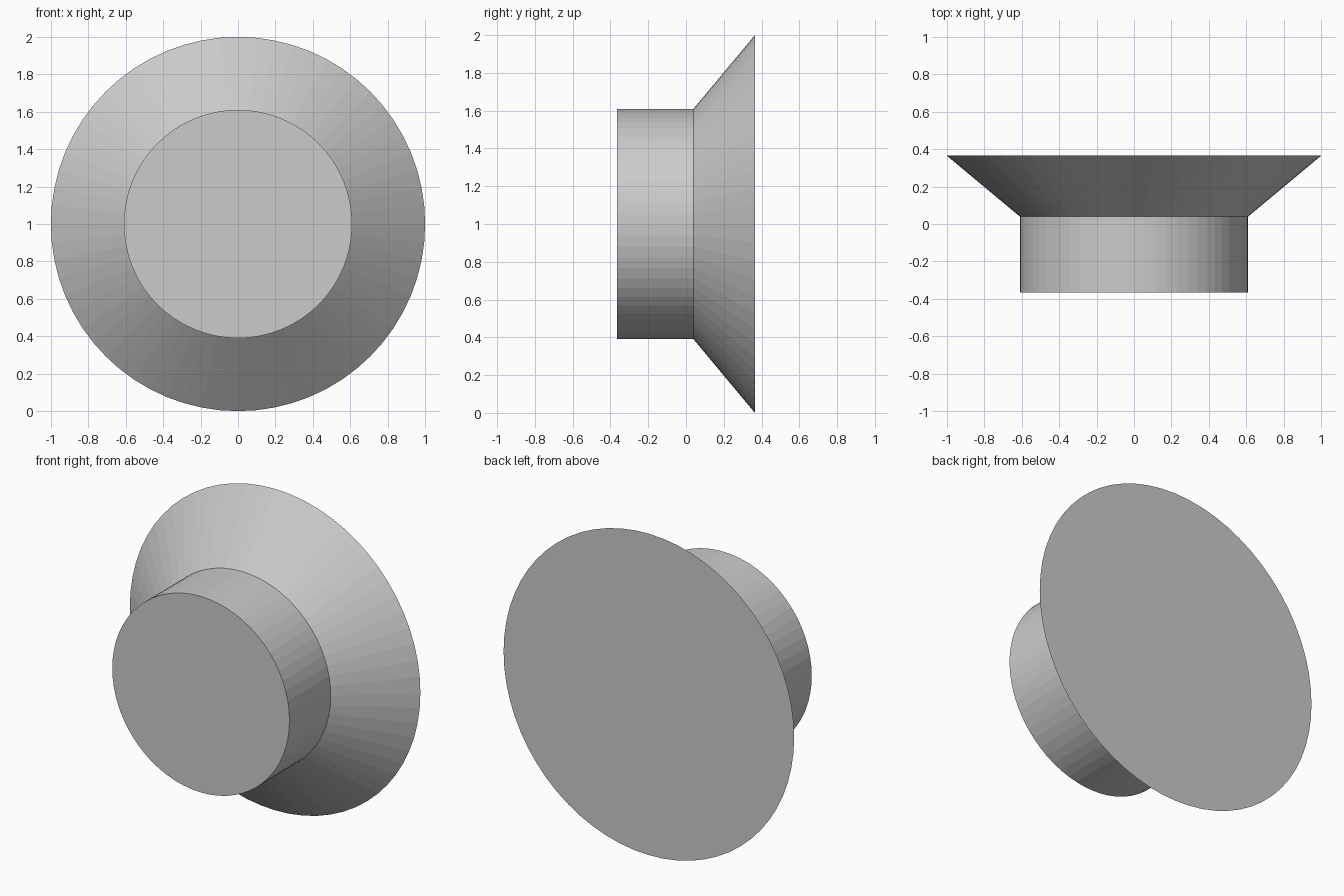
import bpy
import math

SIDES = 64

cube = bpy.data.objects.get("Cube")
if cube:
    bpy.data.objects.remove(cube, do_unlink=True)

# Single plain grey finish
grey = bpy.data.materials.new("plain_grey")
grey.use_nodes = True
colour = (0.6, 0.6, 0.6, 1.0)
grey.diffuse_color = colour
grey.node_tree.nodes["Principled BSDF"].inputs["Base Color"].default_value = colour


def round_part(name, front_y, back_y, front_radius, back_radius):
    """Capped cone or cylinder lying along y, centred at z = 1."""
    bpy.ops.mesh.primitive_cone_add(
        vertices=SIDES,
        radius1=back_radius,
        radius2=front_radius,
        depth=back_y - front_y,
        location=(0, (front_y + back_y) / 2, 1),
        rotation=(math.pi / 2, 0, 0),
    )
    part = bpy.context.object
    part.name = name
    part.data.materials.append(grey)
    return part


# Straight barrel running through to just behind the flange's back face
round_part("barrel", -0.365, 0.364, 0.61, 0.61)

# Flared flange widening towards the back
round_part("flared_flange", 0.04, 0.365, 0.61, 1.0)
